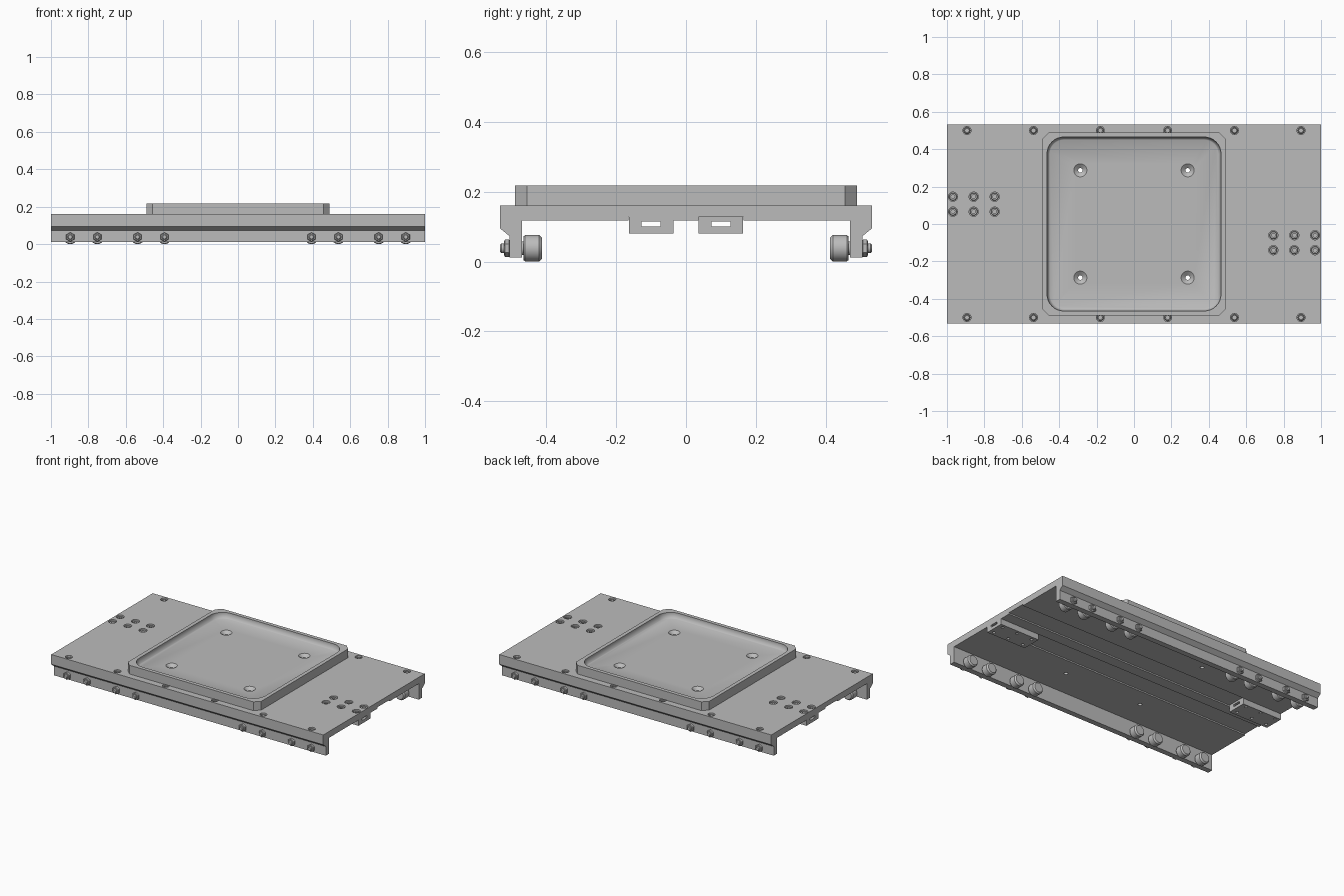
import bpy, bmesh, math
from mathutils import Matrix, Vector

if "Cube" in bpy.data.objects:
    bpy.data.objects.remove(bpy.data.objects["Cube"], do_unlink=True)


def make_material(name, value):
    mat = bpy.data.materials.new(name)
    mat.use_nodes = True
    colour = (value, value, value, 1)
    mat.diffuse_color = colour
    mat.node_tree.nodes["Principled BSDF"].inputs["Base Color"].default_value = colour
    return mat


GREY = make_material("machined grey", 0.5)


def loft(bm, rings):
    """Join equal-length rings of points into a closed solid."""
    loops = [[bm.verts.new(p) for p in ring] for ring in rings]
    n = len(loops[0])
    for a, b in zip(loops, loops[1:]):
        for i in range(n):
            j = (i + 1) % n
            bm.faces.new((a[i], a[j], b[j], b[i]))
    bm.faces.new(loops[0][::-1])
    bm.faces.new(loops[-1])


def lathe(bm, profile, at, sides=20, matrix=Matrix()):
    """Turn (radius, height) pairs around an axis through a point."""
    angles = [math.tau * (i + 0.5) / sides for i in range(sides)]
    loft(bm, [[Vector(at) + matrix @ Vector((r * math.cos(a), r * math.sin(a), h))
               for a in angles] for r, h in profile])


def box(bm, lo, hi):
    loft(bm, [[(x, y, z) for x, y in ((lo[0], lo[1]), (hi[0], lo[1]),
                                      (hi[0], hi[1]), (lo[0], hi[1]))]
              for z in (lo[2], hi[2])])


def rounded_square(half, radius, z, steps):
    """Square outline with corners of the given radius (one step = chamfer)."""
    c = half - radius
    ring = []
    for q, (sx, sy) in enumerate(((1, 1), (-1, 1), (-1, -1), (1, -1))):
        for k in range(steps + 1):
            a = math.pi / 2 * (q + k / steps)
            ring.append((sx * c + radius * math.cos(a), sy * c + radius * math.sin(a), z))
    return ring


def finish(bm, name):
    bmesh.ops.recalc_face_normals(bm, faces=bm.faces)
    mesh = bpy.data.meshes.new(name)
    bm.to_mesh(mesh)
    bm.free()
    mesh.materials.append(GREY)
    obj = bpy.data.objects.new(name, mesh)
    bpy.context.collection.objects.link(obj)
    return obj


def smooth(obj):
    bpy.ops.object.select_all(action="DESELECT")
    obj.select_set(True)
    bpy.context.view_layer.objects.active = obj
    bpy.ops.object.shade_smooth_by_angle(angle=math.radians(32))


def cut(obj, bm):
    """Subtract the solids in bm from obj and discard the cutter."""
    cutter = finish(bm, "cutter")
    cutter.hide_render = True
    mod = obj.modifiers.new("cut", "BOOLEAN")
    mod.operation, mod.solver, mod.object = "DIFFERENCE", "EXACT", cutter
    graph = bpy.context.evaluated_depsgraph_get()
    mesh = bpy.data.meshes.new_from_object(obj.evaluated_get(graph))
    obj.modifiers.clear()
    obj.data = mesh
    bpy.data.objects.remove(cutter, do_unlink=True)


# Positions shared by several parts
tray_holes = [(x, y) for x in (-0.287, 0.287) for y in (-0.287, 0.287)]
edge_screws = [(s * x, y) for s in (-1, 1) for x in (0.18, 0.537, 0.893) for y in (-0.5, 0.5)]
clamp_screws = [(s * x, -s * y) for s in (-1, 1) for x in (0.745, 0.857, 0.968)
                for y in (0.06, 0.14)]
clamp_screws = [(x, y if x > 0 else y + 0.006) for x, y in clamp_screws]

# Carriage plate: one section with side rails and two underside channels
half_section = [(0.533, 0.16), (0.533, 0.095), (0.506, 0.073), (0.506, 0.012),
                (0.47, 0.012), (0.47, 0.118), (0.165, 0.118), (0.165, 0.127),
                (0.036, 0.127), (0.036, 0.118)]
section = half_section + [(-y, z) for y, z in reversed(half_section)]
bm = bmesh.new()
loft(bm, [[(x, y, z) for y, z in section] for x in (-1, 1)])
carriage = finish(bm, "carriage_plate")

bm = bmesh.new()
for x, y in edge_screws:
    lathe(bm, [(0.022, 0.135), (0.022, 0.2)], (x, y, 0))
for x, y in clamp_screws:
    lathe(bm, [(0.025, 0.135), (0.025, 0.2)], (x, y, 0))
for x, y in tray_holes:
    lathe(bm, [(0.012, 0.05), (0.012, 0.3)], (x, y, 0))
cut(carriage, bm)
smooth(carriage)

# Raised tray with a rounded pocket and countersunk holes
bm = bmesh.new()
loft(bm, [rounded_square(0.49, 0.034, z, 1) for z in (0.16, 0.218)])
tray = finish(bm, "tray")
bm = bmesh.new()
loft(bm, [rounded_square(half, half - 0.375, z, 8)
          for half, z in ((0.45, 0.183), (0.455, 0.186), (0.465, 0.205), (0.465, 0.25))])
cut(tray, bm)
bm = bmesh.new()
for x, y in tray_holes:
    lathe(bm, [(0.012, 0.1), (0.012, 0.165), (0.035, 0.183), (0.035, 0.25)], (x, y, 0), 24)
cut(tray, bm)
smooth(tray)

# Socket screws sunk into the plate
for name, spots, r in (("edge_screws", edge_screws, 0.018), ("clamp_screws", clamp_screws, 0.021)):
    bm = bmesh.new()
    for x, y in spots:
        lathe(bm, [(r, 0.132), (r, 0.151), (r - 0.003, 0.154), (0.01, 0.154), (0.01, 0.142)],
              (x, y, 0), 18)
    smooth(finish(bm, name))

# Slotted clamp blocks under opposite ends
for side, name in ((1, "left_clamp_block"), (-1, "right_clamp_block")):
    xs = sorted((side * 0.71, side))
    y = -0.1 * side
    bm = bmesh.new()
    box(bm, (xs[0], y - 0.064, 0.08), (xs[1], y + 0.064, 0.127))
    block = finish(bm, name)
    bm = bmesh.new()
    box(bm, (xs[0] - 0.1, y - 0.027, 0.1), (xs[1] + 0.1, y + 0.027, 0.114))
    cut(block, bm)
    bm = bmesh.new()
    for sx, sy in clamp_screws:
        if sx * side > 0:
            lathe(bm, [(0.009, 0.05), (0.009, 0.09)], (sx, sy, 0), 14)
    cut(block, bm)
    smooth(block)

# Guide rollers inside the rails, with axle nuts outside
roller_profile = [(0.012, 0.412), (0.03, 0.412), (0.035, 0.417), (0.038, 0.421),
                  (0.038, 0.461), (0.034, 0.466), (0.02, 0.466), (0.02, 0.472)]
nut_profile = [(0.021, 0.504), (0.025, 0.507), (0.025, 0.518), (0.021, 0.521)]
axle_profile = [(0.014, 0.5), (0.014, 0.529), (0.01, 0.533)]
for side, label in ((1, "back"), (-1, "front")):
    turn = Matrix.Rotation(-side * math.pi / 2, 4, "X")
    for part, profile, sides in (("rollers", roller_profile, 28), ("nuts", nut_profile, 6),
                                 ("axle_ends", axle_profile, 16)):
        bm = bmesh.new()
        for x in (0.393, 0.537, 0.752, 0.897):
            for sx in (-1, 1):
                lathe(bm, profile, (sx * x, 0, 0.038), sides, turn)
        obj = finish(bm, f"{label}_{part}")
        if part != "nuts":
            smooth(obj)
